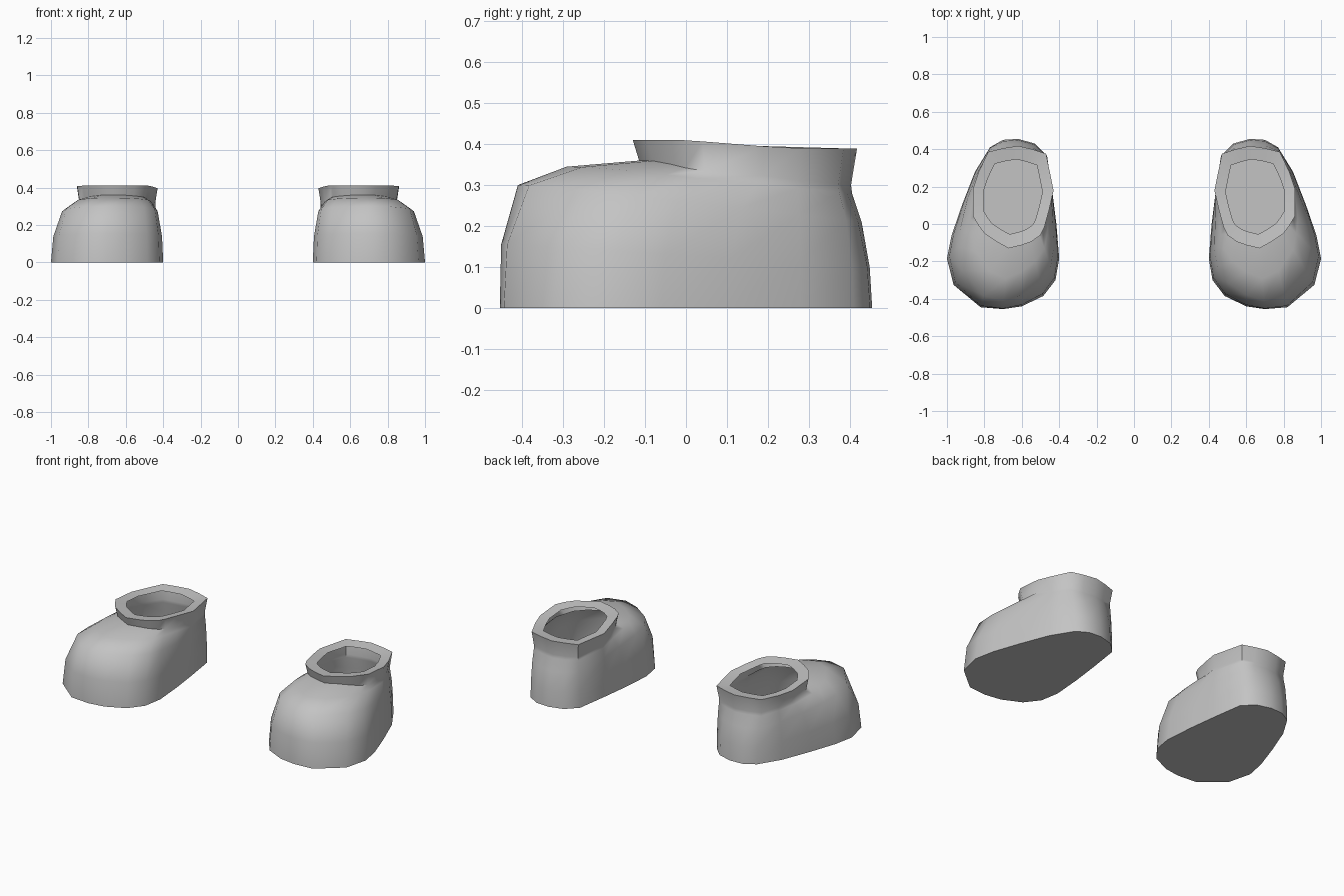
import bpy, bmesh, math

if "Cube" in bpy.data.objects:
    bpy.data.objects.remove(bpy.data.objects["Cube"])

grey = bpy.data.materials.new("plain grey")
grey.diffuse_color = (0.55, 0.55, 0.55, 1)
grey.use_nodes = True
grey.node_tree.nodes["Principled BSDF"].inputs["Base Color"].default_value = grey.diffuse_color

# Outlines of the right-hand shoe, from the toe round by the outer side
SOLE = [(.70, -.455), (.82, -.445), (.965, -.325), (1.0, -.185), (.975, -.06), (.92, .10),
        (.85, .28), (.77, .41), (.70, .45), (.62, .455), (.53, .43), (.465, .365),
        (.435, .16), (.415, 0), (.40, -.185), (.42, -.30), (.485, -.385), (.60, -.44)]
COLLAR = [(.67, -.13), (.735, -.095), (.80, -.05), (.83, -.01), (.86, .04), (.86, .19),
          (.83, .28), (.78, .385), (.70, .405), (.62, .418), (.545, .40), (.47, .375),
          (.43, .18), (.455, .07), (.48, -.02), (.50, -.06), (.55, -.095), (.60, -.113)]
# Body rings: blend from sole to neck and height, each at (toe, heel)
RINGS = [((0, 0), (0, 0)), ((.01, .12), (.155, .10)), ((.13, .50), (.30, .21)),
         ((.48, .95), (.345, .28)), ((1, 1), (.36, .30))]


def lerp(a, b, t):
    return a + (b - a) * t


def scaled(points, k):
    return [(.65 + (x - .65) * k, .15 + (y - .15) * k) for x, y in points]


def rim_height(y):
    return max(.39, .41 - .08 * max(0, y))


def make_shoe(name, side):
    bm = bmesh.new()
    neck = scaled(COLLAR, .945)
    rows = []
    # Foot body
    for blend, height in RINGS:
        row = []
        for (sx, sy), (nx, ny) in zip(SOLE, neck):
            w = (sy + .455) / .91
            t = lerp(*blend, math.sqrt(w))
            row.append((lerp(sx, nx, t), lerp(sy, ny, t), lerp(*height, w)))
        rows.append(row)
    # Flared collar and its inward rim
    rows.append([(x, y, rim_height(y)) for x, y in COLLAR])
    rows.append([(x, y, rim_height(y) - .008) for x, y in scaled(COLLAR, .73)])
    verts = [[bm.verts.new((side * x, y, z)) for x, y, z in r] for r in rows]

    def face(vs):
        f = bm.faces.new(vs if side > 0 else vs[::-1])
        f.smooth = True

    n = len(SOLE)
    for a, b in zip(verts, verts[1:]):
        for i in range(n):
            j = (i + 1) % n
            face([a[i], a[j], b[j], b[i]])
    face(verts[0][::-1])  # flat sole
    mesh = bpy.data.meshes.new(name)
    bm.to_mesh(mesh)
    bm.free()
    mesh.materials.append(grey)
    ob = bpy.data.objects.new(name, mesh)
    bpy.context.collection.objects.link(ob)
    bpy.ops.object.select_all(action='DESELECT')
    ob.select_set(True)
    bpy.context.view_layer.objects.active = ob
    bpy.ops.object.shade_smooth_by_angle(angle=math.radians(58))


make_shoe("right_shoe", 1)
make_shoe("left_shoe", -1)
